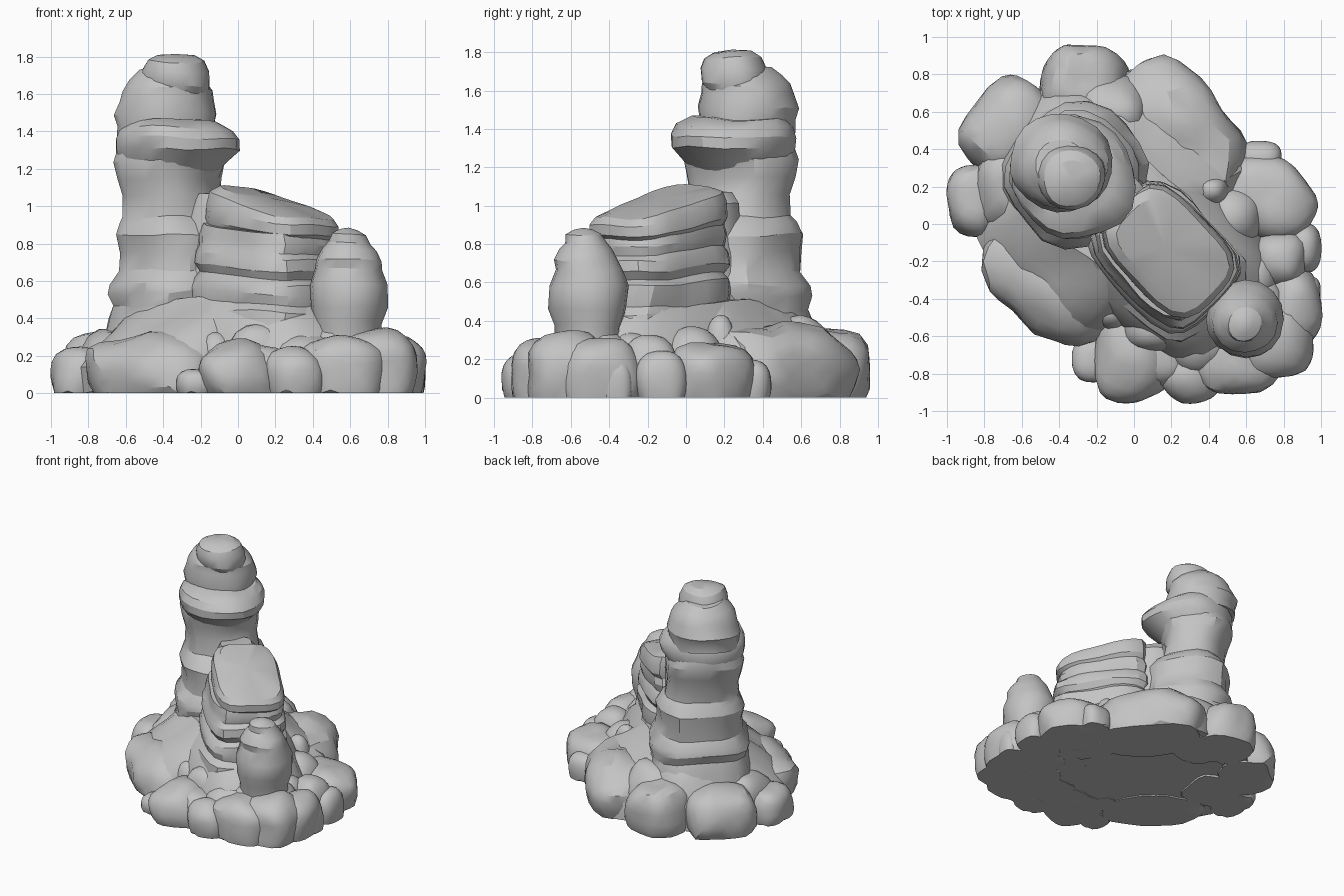
import bpy
import bmesh
from math import sin, cos, pi, radians, sqrt
from mathutils import Vector, noise

cube = bpy.data.objects.get("Cube")
if cube:
    bpy.data.objects.remove(cube, do_unlink=True)

STONE = (.55, .55, .55, 1)
stone = bpy.data.materials.new("grey stone")
stone.use_nodes = True
stone.diffuse_color = STONE
stone.node_tree.nodes["Principled BSDF"].inputs["Base Color"].default_value = STONE


def finish(name, bm):
    """Turn a bmesh into a stone object with crisp creases."""
    bmesh.ops.recalc_face_normals(bm, faces=bm.faces)
    mesh = bpy.data.meshes.new(name)
    bm.to_mesh(mesh)
    bm.free()
    mesh.materials.append(stone)
    rock = bpy.data.objects.new(name, mesh)
    bpy.context.collection.objects.link(rock)
    bpy.ops.object.select_all(action="DESELECT")
    rock.select_set(True)
    bpy.context.view_layer.objects.active = rock
    bpy.ops.object.shade_smooth_by_angle(angle=radians(28))
    return rock


def diagonal(u, v, z):
    """Rock formation axes: u runs towards front left, v towards back left."""
    return Vector(((u + v) / sqrt(2), (v - u) / sqrt(2), z))


def superpoint(angle, power):
    c, s = cos(angle), sin(angle)
    k = (abs(c) ** power + abs(s) ** power) ** (-1 / power)
    return c * k, s * k


def roughen(point, amount, scale=4):
    return point + noise.noise_vector(point * scale) * amount


def loft(name, rings, power=2, slopes=(0, 0), sides=20, rough=.03):
    """Stack of rounded rings (u, v, z, u radius, v radius), closed at both ends.
    The slopes tilt the lowest and highest ring along u."""
    bm = bmesh.new()
    loops = []
    for k, (u, v, z, ru, rv) in enumerate(rings):
        tilt = slopes[0] + (slopes[1] - slopes[0]) * k / (len(rings) - 1)
        loop = []
        for i in range(sides):
            a, b = superpoint(2 * pi * i / sides, power)
            point = roughen(diagonal(u + a * ru, v + b * rv, z + tilt * a * ru), rough)
            point.z = max(point.z, 0)
            loop.append(bm.verts.new(point))
        loops.append(loop)
    for low, high in zip(loops, loops[1:]):
        for i in range(sides):
            j = (i + 1) % sides
            bm.faces.new((low[i], low[j], high[j], high[i]))
    bm.faces.new(loops[0])
    # Cap fan
    centre = sum((vert.co for vert in loops[-1]), Vector()) / sides
    tip = bm.verts.new(centre + Vector((0, 0, .01)))
    for i in range(sides):
        bm.faces.new((loops[-1][i], loops[-1][(i + 1) % sides], tip))
    return finish(name, bm)


def boulder(name, x, y, rx, ry, height, turn=0, power=2.6):
    """Blocky boulder with a flat underside resting on the ground."""
    bm = bmesh.new()
    bmesh.ops.create_icosphere(bm, subdivisions=3, radius=1)
    t = radians(turn)
    for vert in bm.verts:
        p = vert.co
        p = p / sum(abs(c) ** power for c in p) ** (1 / power)
        a, b = p.x * rx, p.y * ry
        point = Vector((x + a * cos(t) - b * sin(t), y + a * sin(t) + b * cos(t),
                        height * (.35 + .65 * p.z)))
        point = roughen(point, min(rx, ry) * .16, 5)
        if p.z < -.5:
            point.z = 0
        point.z = max(point.z, 0)
        vert.co = point
    return finish(name, bm)


# Sloping foot: long core under the ridge, broad slopes on both flanks
loft("rock_core", [
    (0, 0, 0, .88, .48), (0, 0, .2, .86, .46), (0, 0, .3, .8, .42),
    (-.02, 0, .4, .73, .38), (-.03, 0, .5, .62, .3),
], power=3, sides=28, rough=.04)
loft("side_slopes", [
    (-.16, 0, 0, .52, .71), (-.16, 0, .14, .52, .72), (-.16, 0, .24, .5, .66),
    (-.16, 0, .34, .46, .53), (-.16, 0, .43, .42, .4), (-.16, 0, .5, .4, .3),
], power=3.5, sides=28, rough=.04)

# Tall tower, eroded into bands
loft("tower_shaft", [
    (-.4, -.03, .2, .4, .43), (-.4, -.03, .4, .36, .37), (-.4, -.03, .47, .33, .35),
    (-.4, -.03, .54, .36, .37), (-.4, -.03, .59, .35, .37), (-.4, -.03, .66, .31, .33),
    (-.4, -.03, .75, .31, .32), (-.4, -.03, .84, .32, .33), (-.41, -.03, .9, .28, .3),
    (-.43, -.04, .94, .24, .27), (-.45, -.05, 1.06, .23, .26), (-.46, -.05, 1.15, .24, .28),
    (-.46, -.05, 1.24, .27, .29), (-.46, -.05, 1.3, .26, .27),
], power=2.4)
loft("tower_ledge", [
    (-.46, -.05, 1.12, .19, .22), (-.43, -.05, 1.24, .28, .28), (-.4, -.055, 1.3, .33, .32),
    (-.4, -.055, 1.36, .335, .33), (-.41, -.055, 1.41, .31, .31), (-.44, -.05, 1.45, .25, .26),
])
loft("tower_head", [
    (-.5, -.05, 1.38, .26, .26), (-.5, -.05, 1.44, .26, .26), (-.51, -.05, 1.5, .28, .27),
    (-.5, -.05, 1.57, .25, .25), (-.49, -.05, 1.62, .24, .24), (-.49, -.05, 1.67, .2, .2),
    (-.49, -.05, 1.72, .14, .14),
])
loft("tower_knob", [
    (-.41, -.06, 1.58, .15, .15), (-.41, -.06, 1.63, .18, .18), (-.41, -.06, 1.71, .18, .18),
    (-.41, -.06, 1.77, .15, .15), (-.41, -.06, 1.805, .1, .1),
])

# Layered ridge leaning against the tower
loft("ridge_neck", [
    (-.15, 0, .4, .2, .24), (-.15, 0, .6, .16, .2), (-.15, 0, .85, .16, .18),
    (-.15, .02, 1, .12, .16), (-.15, .02, 1.07, .1, .12),
], power=3)
loft("ridge_layers", [
    (.24, -.02, .35, .42, .34), (.25, -.02, .44, .41, .33), (.24, -.01, .48, .38, .3),
    (.24, -.01, .54, .39, .31), (.24, 0, .6, .38, .3), (.23, 0, .635, .35, .27),
    (.23, 0, .68, .38, .29), (.23, 0, .74, .37, .28), (.22, 0, .77, .34, .26),
    (.22, .01, .82, .35, .26), (.22, .01, .88, .33, .25),
], power=4, slopes=(-.02, -.1), sides=28)
loft("ridge_cap", [
    (.22, .03, .85, .33, .22), (.23, .03, .89, .35, .25), (.23, .03, .96, .35, .25),
    (.22, .03, 1.01, .33, .23), (.21, .03, 1.035, .27, .18),
], power=4, slopes=(-.1, -.27), sides=28, rough=.02)

# Small pinnacle at the front corner
loft("pinnacle", [
    (.78, .06, .2, .18, .18), (.78, .06, .37, .17, .17), (.78, .06, .46, .2, .2),
    (.78, .06, .58, .205, .205), (.78, .06, .66, .175, .175), (.79, .05, .71, .17, .17),
    (.79, .05, .77, .145, .145), (.79, .05, .81, .115, .115), (.8, .04, .86, .095, .095),
    (.8, .04, .885, .05, .05),
], sides=16, rough=.02)

# Boulders around the foot: x, y, radii, height, turn
BOULDERS = {
    "flank_slab": [(-.46, -.31, .4, .24, .31, -42), (.25, .5, .42, .26, .38, -50)],
    "back_boulder": [
        (-.27, .74, .23, .23, .36), (-.67, .52, .27, .22, .35, 50), (-.86, .13, .14, .2, .25),
        (-.12, .6, .2, .2, .42), (-.62, .2, .24, .24, .34),
    ],
    "side_boulder": [
        (.72, .13, .26, .21, .3, -25), (.67, .34, .12, .11, .2), (.54, .04, .14, .15, .36),
        (.9, -.13, .1, .13, .24), (.77, -.19, .15, .15, .33), (.85, -.45, .15, .22, .31),
        (.62, -.28, .14, .14, .35),
    ],
    "front_boulder": [
        (.74, -.62, .22, .22, .35), (.56, -.72, .23, .2, .32), (.58, -.5, .24, .24, .37),
        (.3, -.8, .16, .16, .24), (-.01, -.7, .21, .26, .27), (.36, -.62, .18, .18, .32),
        (-.22, -.72, .11, .12, .13), (.14, -.7, .16, .18, .25),
    ],
    "loose_stone": [
        (.12, -.56, .18, .12, .37), (-.11, -.47, .1, .1, .32), (.41, .18, .1, .09, .42),
        (.33, -.5, .14, .11, .37), (.94, -.36, .06, .08, .2),
    ],
}
for kind, stones in BOULDERS.items():
    for number, values in enumerate(stones, 1):
        boulder(f"{kind}_{number}", *values)
